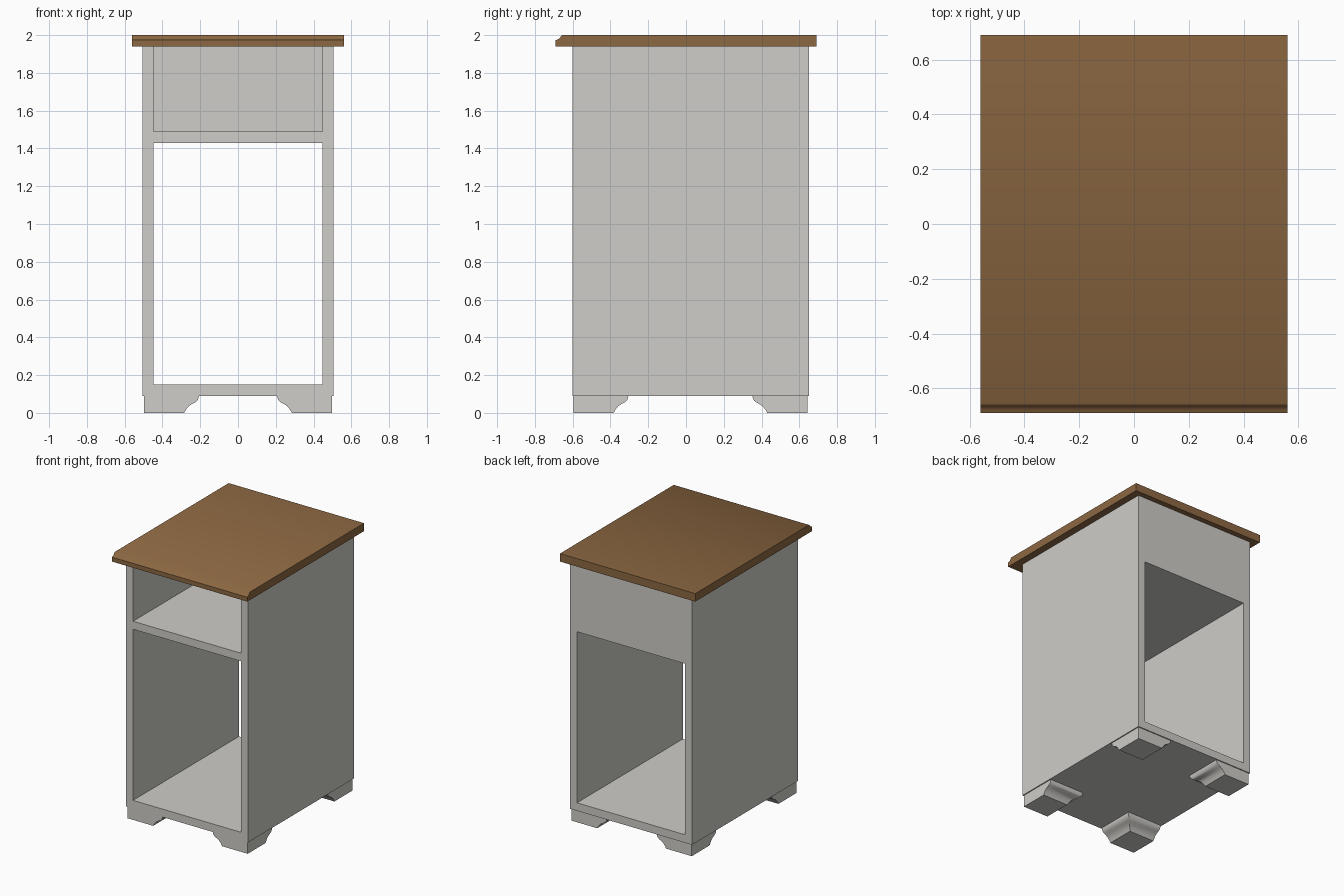
import bpy, bmesh

cube = bpy.data.objects.get("Cube")
if cube:
    bpy.data.objects.remove(cube, do_unlink=True)


def material(name, rgb):
    mat = bpy.data.materials.new(name)
    mat.use_nodes = True
    mat.diffuse_color = (*rgb, 1)
    mat.node_tree.nodes["Principled BSDF"].inputs["Base Color"].default_value = (*rgb, 1)
    return mat


paint = material("off_white_paint", (0.62, 0.61, 0.58))
wood = material("brown_wood", (0.265, 0.138, 0.054))


def finish(name, bm, mat, smooth=False):
    bmesh.ops.recalc_face_normals(bm, faces=bm.faces)
    mesh = bpy.data.meshes.new(name)
    bm.to_mesh(mesh)
    bm.free()
    mesh.materials.append(mat)
    obj = bpy.data.objects.new(name, mesh)
    bpy.context.collection.objects.link(obj)
    if smooth:
        bpy.ops.object.select_all(action='DESELECT')
        bpy.context.view_layer.objects.active = obj
        obj.select_set(True)
        bpy.ops.object.shade_smooth_by_angle(angle=0.7)
    return obj


def loft(name, rings, mat, smooth=False):
    """Skin closed rings of points and cap both ends."""
    bm = bmesh.new()
    loops = [[bm.verts.new(p) for p in ring] for ring in rings]
    n = len(loops[0])
    for a, b in zip(loops, loops[1:]):
        for i in range(n):
            j = (i + 1) % n
            bm.faces.new((a[i], a[j], b[j], b[i]))
    bm.faces.new(loops[0])
    bm.faces.new(loops[-1])
    return finish(name, bm, mat, smooth)


def rect(x0, x1, y0, y1, z):
    return [(x0, y0, z), (x1, y0, z), (x1, y1, z), (x0, y1, z)]


def board(name, x0, x1, y0, y1, z0, z1):
    return loft(name, [rect(x0, x1, y0, y1, z0), rect(x0, x1, y0, y1, z1)], paint)


# Carcass boards
HALF, INNER = 0.505, 0.447
FRONT, BACK = -0.602, 0.65
BASE, FLOOR, TOP = 0.09, 0.15, 1.94
board("base_board", -HALF, HALF, FRONT, BACK, BASE, FLOOR)
board("right_side_panel", -HALF, -INNER, FRONT, BACK, FLOOR, TOP)
board("left_side_panel", INNER, HALF, FRONT, BACK, FLOOR, TOP)
board("shelf", -INNER, INNER, FRONT, BACK, 1.43, 1.49)
board("upper_back_panel", -INNER, INNER, BACK - 0.058, BACK, 1.49, TOP)

# Tabletop with a moulded front edge
edge = [(0.69, TOP), (-0.69, TOP), (-0.69, 1.973), (-0.682, 1.976),
        (-0.673, 1.981), (-0.666, 1.988), (-0.662, 1.995), (-0.655, 2.0), (0.69, 2.0)]
loft("tabletop", [[(x, y, z) for y, z in edge] for x in (-0.56, 0.56)], wood, True)

# Bracket feet: square at the outer corner, mitred ogee on the two inner sides
ogee = [(0.212, 0.0), (0.222, 0.018), (0.236, 0.035), (0.254, 0.047),
        (0.27, 0.055), (0.282, 0.065), (0.288, 0.078), (0.29, BASE)]
for side, sx in (("right", -1), ("left", 1)):
    for end, y, sy in (("front", -0.595, 1), ("back", 0.642, -1)):
        x = 0.497 * sx
        loft(f"{end}_{side}_foot",
             [rect(x, x - sx * w, y, y + sy * w, z) for w, z in ogee], paint, True)
